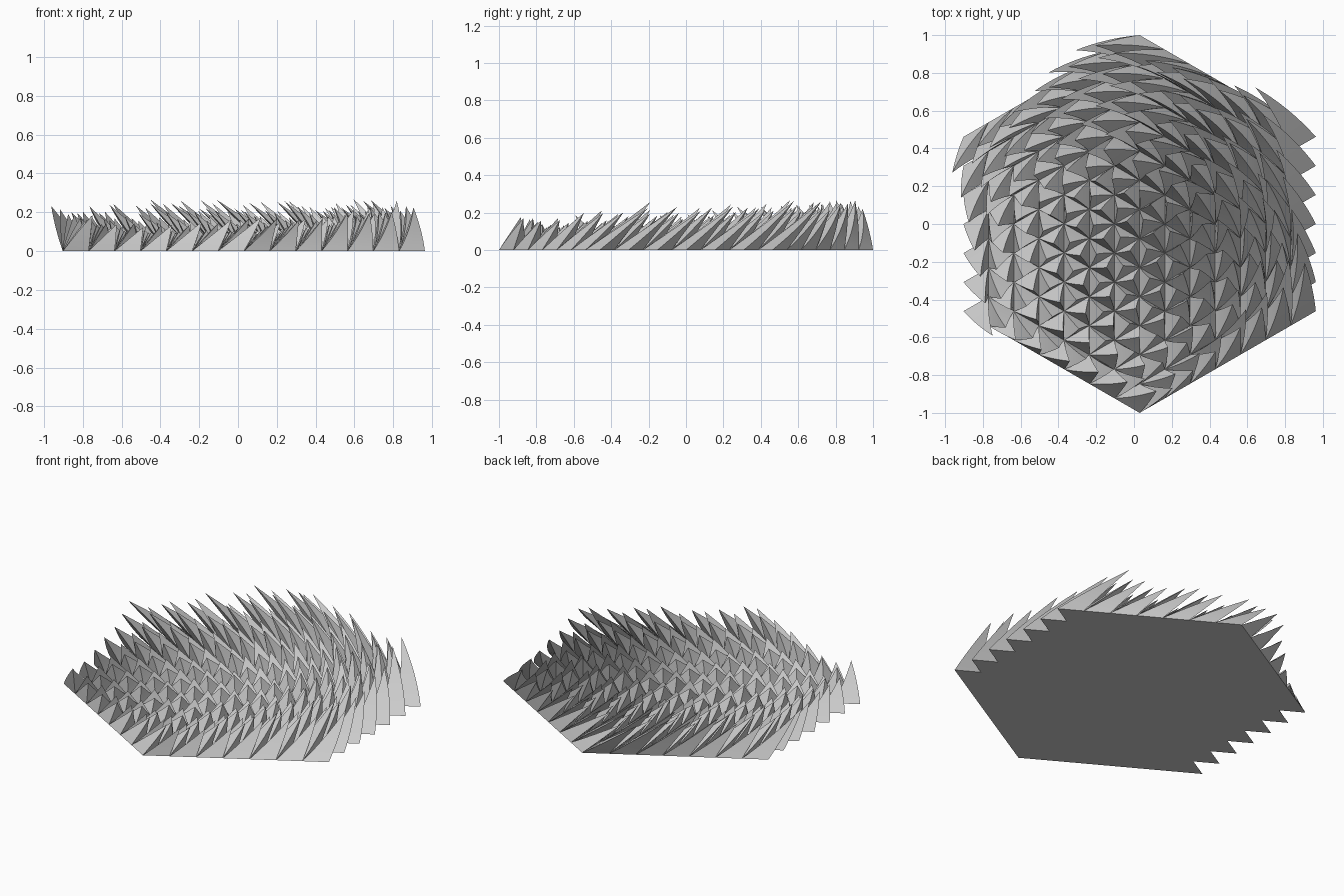
import bpy, bmesh, math, random
from mathutils import Vector, Matrix

if "Cube" in bpy.data.objects:
    bpy.data.objects.remove(bpy.data.objects["Cube"])

random.seed(4)
N = 13                       # triangle edges along the central column
S = 2.0 / N                  # triangle side
H = S * math.sqrt(3) / 2     # column width
CX = 0.03                    # centre of the base
AXIS = Vector((-0.15, -0.21, 0))   # vertical axis of the swirl
TWIST = 1.1                  # radians per unit of height
STEPS = 8                    # rings per spike


def node(col, row, side):
    """Point of the triangular lattice."""
    return Vector((CX + side * col * H, (row - (N - col) / 2) * S, 0))


def spike_height(r):
    """Spikes grow away from the swirl axis, with some variation."""
    t = min(max((r - 0.3) / 0.8, 0), 1)
    return (0.11 + 0.16 * t * t * (3 - 2 * t)) * random.uniform(0.78, 1.0)


def swirl(p):
    return AXIS + Matrix.Rotation(TWIST * p.z, 3, 'Z') @ (p - AXIS)


def add_spike(bm, tri):
    """Three-sided pyramid, twisted about the swirl axis."""
    if (tri[1] - tri[0]).cross(tri[2] - tri[0]).z < 0:
        tri = tri[::-1]
    mid = (tri[0] + tri[1] + tri[2]) / 3
    apex = mid + Vector((0, 0, spike_height((mid - AXIS).length)))
    rings = [[bm.verts.new(swirl(p.lerp(apex, i / STEPS))) for p in tri]
             for i in range(STEPS)]
    tip = bm.verts.new(swirl(apex))
    bm.faces.new(rings[0][::-1])
    for lo, hi in zip(rings, rings[1:]):
        for a in range(3):
            b = (a + 1) % 3
            bm.faces.new((lo[a], lo[b], hi[b], hi[a]))
    for a in range(3):
        bm.faces.new((rings[-1][a], rings[-1][(a + 1) % 3], tip))


# Hexagonal field of spikes, both halves; outermost column is toothed
bm = bmesh.new()
for side in (1, -1):
    for c in range(7):
        for r in range(N - c):
            add_spike(bm, [node(c, r, side), node(c, r + 1, side), node(c + 1, r, side)])
        if c < 6:
            for r in range(N - c - 1):
                add_spike(bm, [node(c + 1, r, side), node(c + 1, r + 1, side),
                               node(c, r + 1, side)])

mesh = bpy.data.meshes.new("swirled_spike_field")
bm.to_mesh(mesh)
bm.free()
obj = bpy.data.objects.new("swirled_spike_field", mesh)
bpy.context.collection.objects.link(obj)
bpy.context.view_layer.objects.active = obj
obj.select_set(True)
bpy.ops.object.shade_smooth_by_angle(angle=math.radians(20))
